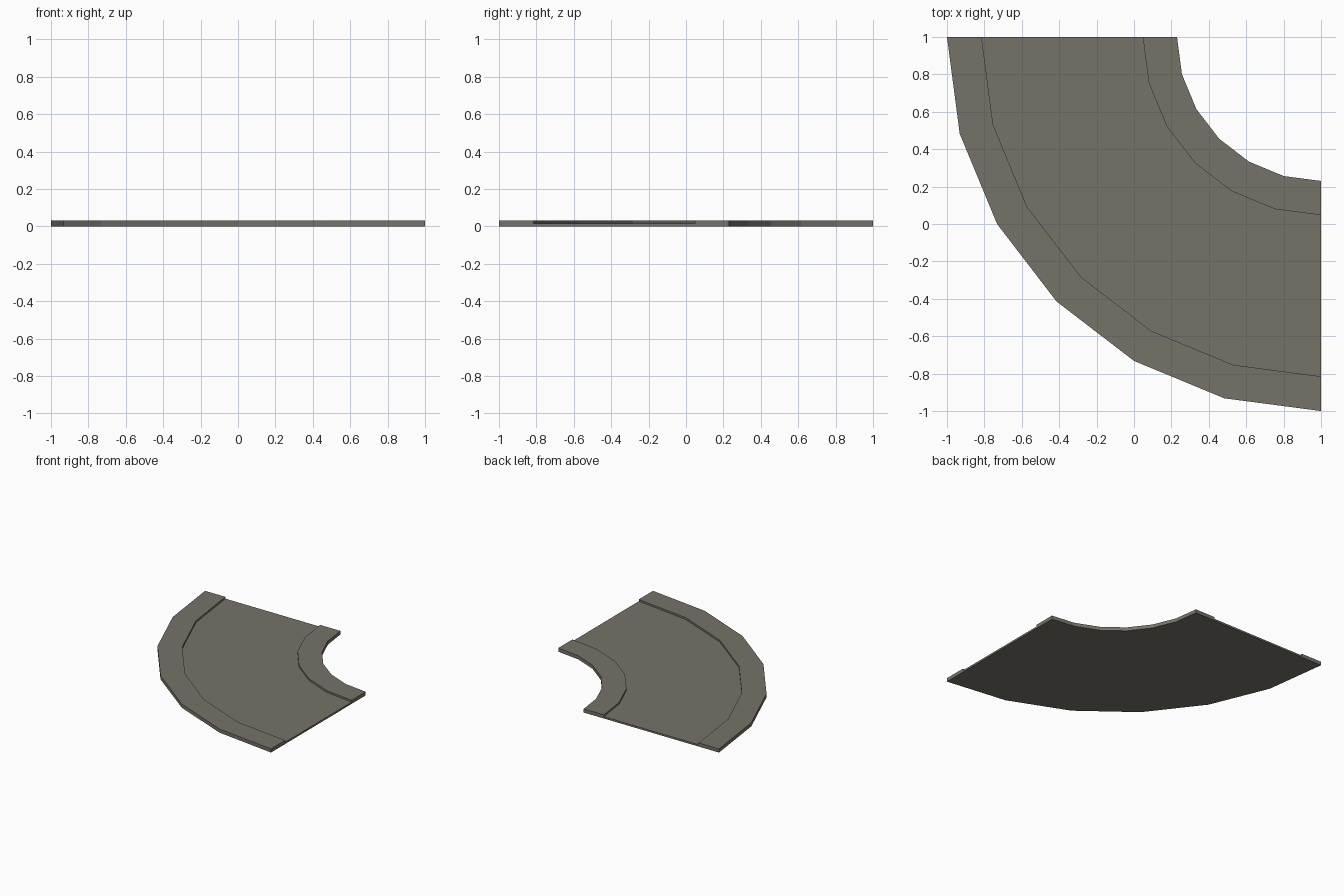
import bpy, bmesh, math

if "Cube" in bpy.data.objects:
    bpy.data.objects.remove(bpy.data.objects["Cube"])

CENTRE = (1.0, 1.0)   # common centre of all arcs
SEGMENTS = 6          # 15 degree steps over the quarter turn

stone = bpy.data.materials.new("warm_grey_stone")
stone.diffuse_color = (0.18, 0.17, 0.138, 1)
stone.use_nodes = True
stone.node_tree.nodes["Principled BSDF"].inputs["Base Color"].default_value = stone.diffuse_color


def curved_strip(name, profile):
    """Sweep a closed (radius, height) profile through a quarter turn."""
    bm = bmesh.new()
    rings = []
    for i in range(SEGMENTS + 1):
        a = math.pi + math.pi / 2 * i / SEGMENTS
        rings.append([bm.verts.new((CENTRE[0] + r * math.cos(a),
                                    CENTRE[1] + r * math.sin(a), z))
                      for r, z in profile])
    n = len(profile)
    for a, b in zip(rings, rings[1:]):
        for j in range(n):
            k = (j + 1) % n
            bm.faces.new((a[j], a[k], b[k], b[j]))
    bm.faces.new(rings[0])
    bm.faces.new(rings[-1][::-1])
    bmesh.ops.recalc_face_normals(bm, faces=bm.faces)
    mesh = bpy.data.meshes.new(name)
    bm.to_mesh(mesh)
    bm.free()
    mesh.materials.append(stone)
    obj = bpy.data.objects.new(name, mesh)
    bpy.context.collection.objects.link(obj)
    return obj


# Curved slab: sunken road bed between two raised kerbs
R_IN, R_KERB_IN, R_KERB_OUT, R_OUT = 0.77, 0.953, 1.815, 2.0
ROAD, KERB = 0.015, 0.03
curved_strip("curved_road", [
    (R_IN, 0), (R_OUT, 0), (R_OUT, KERB), (R_KERB_OUT, KERB),
    (R_KERB_OUT, ROAD), (R_KERB_IN, ROAD), (R_KERB_IN, KERB), (R_IN, KERB)])
